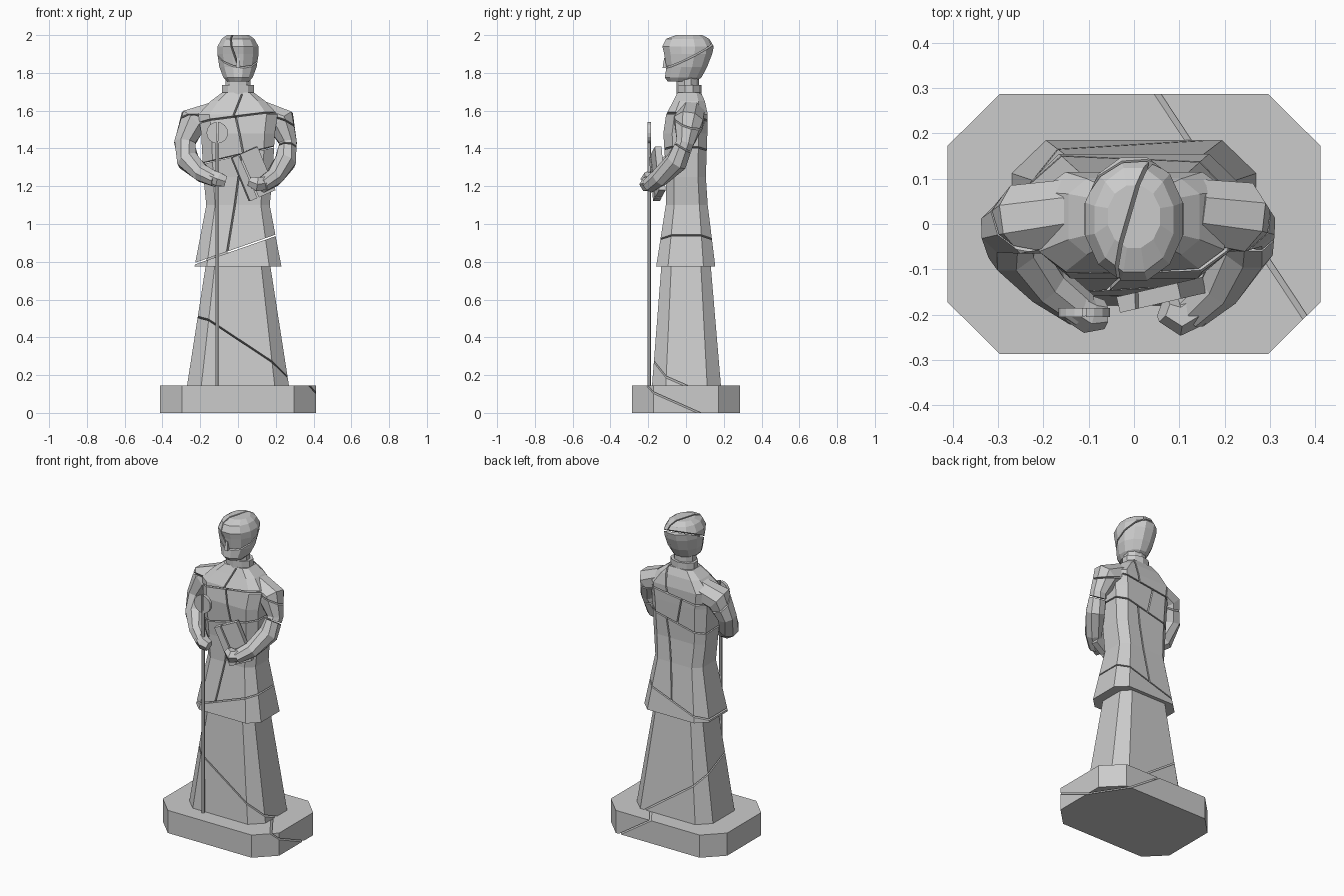
import bpy, bmesh, math
from mathutils import Vector, Matrix

if "Cube" in bpy.data.objects:
    bpy.data.objects.remove(bpy.data.objects["Cube"])

GAP = 0.004  # half width of a crack


def octagon(z, a, yf, yb, fx=0.72, fy=0.6):
    """Chamfered rectangle ring at height z."""
    c, b = (yf + yb) / 2, (yb - yf) / 2
    q = [(a, -fy * b), (a, fy * b), (fx * a, b), (-fx * a, b),
         (-a, fy * b), (-a, -fy * b), (-fx * a, -b), (fx * a, -b)]
    return [Vector((x, c + y, z)) for x, y in q]


def ellipse(z, a, yf, yb, n=12):
    c, b = (yf + yb) / 2, (yb - yf) / 2
    return [Vector((a * math.cos(t), c + b * math.sin(t), z))
            for t in (2 * math.pi * (i + 0.5) / n for i in range(n))]


def tube(path, n=8):
    """Rings along a path of (x, y, z, radius)."""
    pts = [Vector(p[:3]) for p in path]
    rings = []
    for i, p in enumerate(pts):
        t = (pts[min(i + 1, len(pts) - 1)] - pts[max(i - 1, 0)]).normalized()
        u = t.cross(Vector((0, 1, 0))).normalized()
        v = t.cross(u)
        rings.append([p + path[i][3] * (math.cos(k) * u + math.sin(k) * v)
                      for k in (2 * math.pi * (j + 0.5) / n for j in range(n))])
    return rings


def loft(rings):
    bm = bmesh.new()
    vs = [[bm.verts.new(p) for p in r] for r in rings]
    n = len(rings[0])
    for a, b in zip(vs, vs[1:]):
        for i in range(n):
            bm.faces.new((a[i], a[(i + 1) % n], b[(i + 1) % n], b[i]))
    bm.faces.new(vs[0])
    bm.faces.new(vs[-1])
    bmesh.ops.recalc_face_normals(bm, faces=bm.faces)
    return bm


def half(bm, co, no):
    """Keep the part behind the plane, pulled back by the gap, and cap it."""
    out = bm.copy()
    bmesh.ops.bisect_plane(out, geom=out.verts[:] + out.edges[:] + out.faces[:],
                           plane_co=co - no * GAP, plane_no=no, clear_outer=True)
    bmesh.ops.holes_fill(out, edges=[e for e in out.edges if e.is_boundary], sides=0)
    bmesh.ops.recalc_face_normals(out, faces=out.faces)
    return out


def fracture(bm, tree):
    """tree = (three plane points, lower-side tree, upper-side tree)."""
    if not tree:
        return [bm]
    a, b, c = (Vector(p) for p in tree[0])
    no = (b - a).cross(c - a).normalized()
    lead = no.z if abs(no.z) > 0.4 else no.x
    if lead < 0:
        no = -no
    return fracture(half(bm, a, no), tree[1]) + fracture(half(bm, a, -no), tree[2])


def make(name, bm, tree=None):
    me = bpy.data.meshes.new(name)
    total = bmesh.new()
    for piece in fracture(bm, tree):
        piece.to_mesh(me)
        total.from_mesh(me)
    total.to_mesh(me)
    ob = bpy.data.objects.new(name, me)
    bpy.context.collection.objects.link(ob)
    return ob


def box(name, loc, size, ry=0, rz=0, tree=None):
    bm = bmesh.new()
    m = (Matrix.Translation(loc) @ Matrix.Rotation(math.radians(rz), 4, 'Z')
         @ Matrix.Rotation(math.radians(ry), 4, 'Y') @ Matrix.Diagonal((*size, 1)))
    bmesh.ops.create_cube(bm, size=1, matrix=m)
    return make(name, bm, tree)


# Plinth
make("plinth", loft([octagon(z, 0.412, -0.287, 0.287) for z in (0, 0.145)]),
     (((0.05, 0.29, 0.145), (0.38, -0.21, 0.145), (0.41, 0.05, 0.01)), None, None))

# Lower robe
make("robe", loft([octagon(0.143, 0.27, -0.18, 0.185), octagon(0.85, 0.16, -0.125, 0.125)]),
     (((-0.15, -0.155, 0.49), (0.17, -0.175, 0.28), (0.26, -0.05, 0.17)), None, None))

# Coat with flared hem, chest and shoulders
front_split = (((0.0, -0.1, 1.22), (-0.05, -0.14, 0.9), (0.04, 0.12, 1.2)), None, None)
back_split = (((-0.0, -0.1, 1.5), (0.02, -0.1, 1.4), (-0.03, 0.1, 1.45)), None, None)
neck_split = (((0.0, -0.1, 1.68), (-0.02, -0.1, 1.58), (0.06, 0.1, 1.6)), None, None)
make("coat", loft([
    octagon(0.775, 0.23, -0.158, 0.155),
    octagon(1.1, 0.168, -0.107, 0.115),
    octagon(1.25, 0.183, -0.105, 0.105),
    octagon(1.48, 0.195, -0.12, 0.113),
    octagon(1.58, 0.21, -0.105, 0.115),
    octagon(1.65, 0.145, -0.068, 0.1),
    octagon(1.695, 0.085, -0.045, 0.08)]),
    (((-0.15, -0.1, 1.55), (0.15, -0.1, 1.59), (0, 0.1, 1.53)),
     (((-0.2, -0.15, 0.8), (0.2, -0.12, 0.94), (0.2, 0.15, 0.94)),
      None,
      (((-0.15, -0.1, 1.33), (0.15, -0.1, 1.4), (0, 0.1, 1.36)), front_split, back_split)),
     neck_split))

# Collar and neck
make("collar", loft([ellipse(z, 0.088, -0.05, 0.082, 10) for z in (1.685, 1.735)]))
make("neck", loft([ellipse(z, 0.07, -0.05, 0.068, 10) for z in (1.73, 1.78)]))

# Head
make("head", loft([
    ellipse(1.755, 0.06, -0.1, 0.05),
    ellipse(1.775, 0.08, -0.115, 0.085),
    ellipse(1.83, 0.102, -0.108, 0.115),
    ellipse(1.9, 0.113, -0.12, 0.143),
    ellipse(1.94, 0.112, -0.13, 0.152),
    ellipse(1.98, 0.09, -0.11, 0.128),
    ellipse(2.0, 0.06, -0.055, 0.088)]),
    (((-0.1, -0.1, 1.85), (0.1, -0.1, 1.82), (0, 0.13, 1.95)), None,
     (((0.03, 0.13, 1.97), (-0.04, -0.11, 1.97), (-0.01, -0.11, 1.87)), None, None)))

# Nose
make("nose", loft([ellipse(1.825, 0.016, -0.13, -0.09, 4), ellipse(1.88, 0.01, -0.12, -0.09, 4)]))

# Sleeves, bent to the front
make("right_sleeve", loft(tube([
    (-0.13, 0.03, 1.575, 0.075), (-0.24, 0.01, 1.54, 0.083), (-0.282, -0.01, 1.43, 0.06),
    (-0.265, -0.055, 1.335, 0.062), (-0.19, -0.135, 1.268, 0.05), (-0.115, -0.19, 1.235, 0.042)])),
    (((-0.34, 0, 1.55), (-0.1, -0.06, 1.56), (-0.25, 0.1, 1.45)), None, None))
make("left_sleeve", loft(tube([
    (0.13, 0.03, 1.58, 0.075), (0.23, 0.015, 1.54, 0.083), (0.265, -0.005, 1.43, 0.05),
    (0.25, -0.05, 1.33, 0.06), (0.19, -0.14, 1.245, 0.05), (0.125, -0.195, 1.205, 0.042)])),
    (((0.13, -0.06, 1.59), (0.3, -0.05, 1.53), (0.25, 0.1, 1.5)),
     (((0.21, -0.05, 1.43), (0.3, -0.05, 1.42), (0.25, 0.1, 1.34)), None, None), None))

# Hands
make("right_hand", loft(tube([(-0.135, -0.18, 1.25, 0.038), (-0.1, -0.2, 1.235, 0.042),
                              (-0.065, -0.2, 1.225, 0.032)], 6)))
make("left_hand", loft(tube([(0.14, -0.185, 1.215, 0.04), (0.1, -0.205, 1.21, 0.042),
                             (0.065, -0.19, 1.225, 0.028)], 6)))

# Book held against the chest
box("book", (0.08, -0.152, 1.265), (0.15, 0.036, 0.25), -23, 13,
    (((0.01, -0.2, 1.36), (0.08, -0.2, 1.2), (0.01, -0.1, 1.36)), None, None))

# Staff with a round disc head
shaft = bmesh.new()
bmesh.ops.create_cone(shaft, cap_ends=True, segments=6, radius1=0.01, radius2=0.01, depth=1.3,
                      matrix=Matrix.Translation((-0.11, -0.195, 0.79)))
make("staff_shaft", shaft)
disc = bmesh.new()
bmesh.ops.create_cone(disc, cap_ends=True, segments=16, radius1=0.057, radius2=0.057, depth=0.02,
                      matrix=Matrix.Translation((-0.11, -0.195, 1.483)) @ Matrix.Rotation(math.pi / 2, 4, 'X'))
make("staff_disc", disc, (((-0.11, -0.2, 1.4), (-0.11, -0.18, 1.4), (-0.11, -0.2, 1.5)), None, None))
